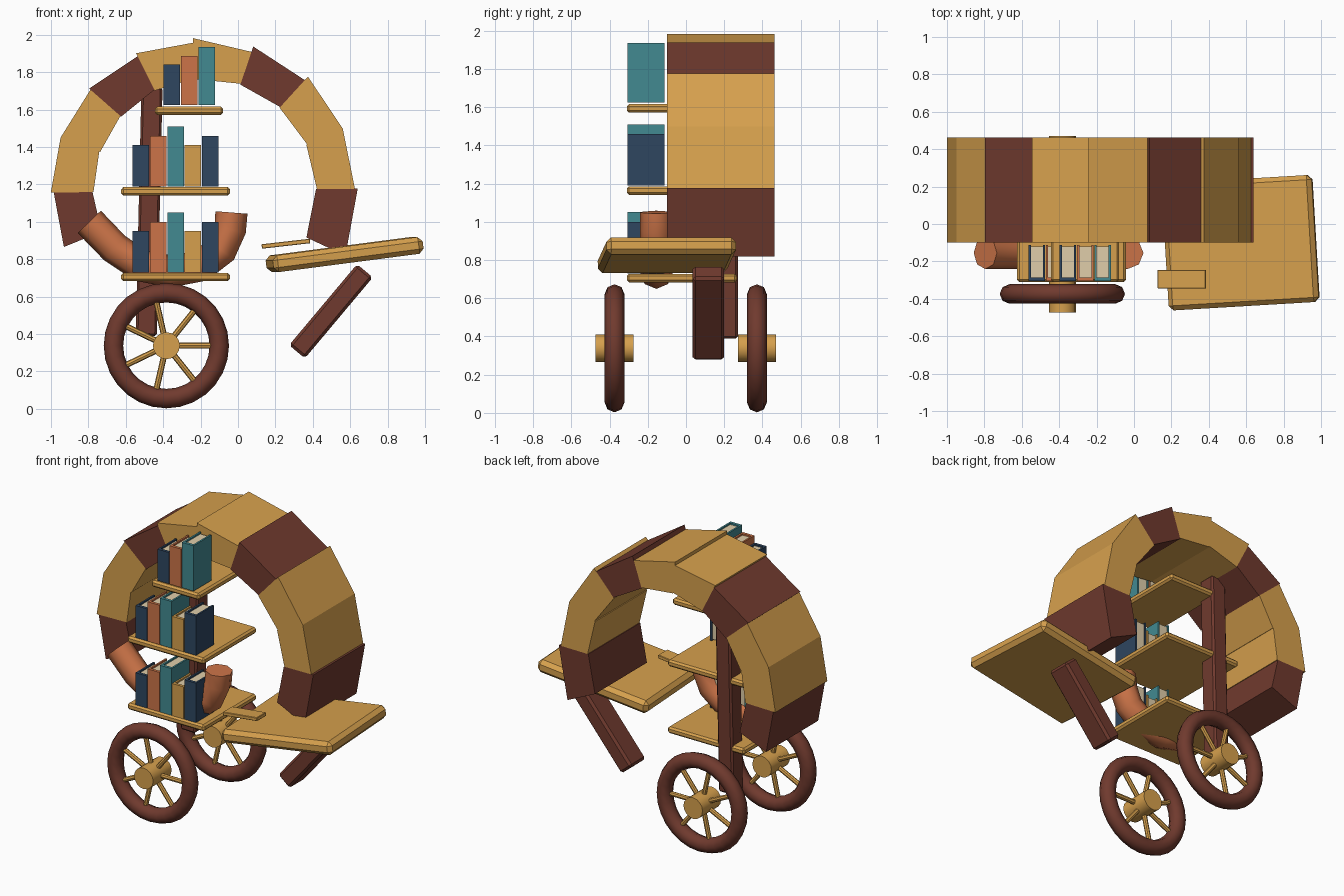
import bpy, bmesh, math
from mathutils import Vector

if "Cube" in bpy.data.objects:
    bpy.data.objects.remove(bpy.data.objects["Cube"])


def material(name, rgb):
    m = bpy.data.materials.new(name)
    lin = [(c / 255 / 12.92) if c < 10 else ((c / 255 + 0.055) / 1.055) ** 2.4 for c in rgb]
    m.diffuse_color = (*lin, 1)
    m.use_nodes = True
    m.node_tree.nodes["Principled BSDF"].inputs["Base Color"].default_value = m.diffuse_color
    return m


TAN = material("golden wood", (214, 160, 77))
BROWN = material("dark brown wood", (112, 58, 46))
TEAL = material("teal cover", (66, 138, 145))
NAVY = material("navy cover", (46, 70, 96))
COPPER = material("copper orange", (204, 116, 72))
CREAM = material("cream pages", (224, 206, 170))


def mesh_object(name, bm, mats):
    bmesh.ops.recalc_face_normals(bm, faces=bm.faces)
    me = bpy.data.meshes.new(name)
    bm.to_mesh(me)
    bm.free()
    ob = bpy.data.objects.new(name, me)
    bpy.context.collection.objects.link(ob)
    for m in mats:
        me.materials.append(m)
    return ob


def add_box(bm, lo, hi, index=0):
    lo, hi = Vector(lo), Vector(hi)
    verts = bmesh.ops.create_cube(bm, size=1)["verts"]
    for v in verts:
        v.co = [(lo[i] + hi[i]) / 2 + v.co[i] * (hi[i] - lo[i]) for i in range(3)]
    for f in {f for v in verts for f in v.link_faces}:
        f.material_index = index


def plank(name, centre, size, mat, rot=(0, 0, 0), bevel=0.012):
    bm = bmesh.new()
    half = Vector(size) / 2
    add_box(bm, -half, half)
    bmesh.ops.bevel(bm, geom=bm.edges[:], offset=bevel, segments=1, affect='EDGES')
    ob = mesh_object(name, bm, [mat])
    ob.location = centre
    ob.rotation_euler = [math.radians(a) for a in rot]
    return ob


def smooth(ob, angle):
    bpy.ops.object.select_all(action='DESELECT')
    ob.select_set(True)
    bpy.context.view_layer.objects.active = ob
    bpy.ops.object.shade_smooth_by_angle(angle=math.radians(angle))


# arch of wedge blocks, each slightly out of true
CX, CZ = -0.178, 1.17
bounds = [-25, 0.5, 24, 47.7, 71.3, 94.5, 116.6, 138.7, 160, 181, 202]
outer = [(.83, .818), (.803, .808), (.808, .82), (.795, .81), (.78, .815),
         (.79, .818), (.80, .822), (.813, .82), (.82, .823), (.807, .812)]
for i, (r0, r1) in enumerate(outer):
    a0, a1 = math.radians(bounds[i]), math.radians(bounds[i + 1])
    bm = bmesh.new()
    corners = [(r0, a0), (r1, a1), (0.595, a1), (0.60, a0)]
    rings = [[bm.verts.new((CX + r * math.cos(a), y, CZ + r * math.sin(a))) for r, a in corners]
             for y in (-0.10, 0.462)]
    bm.faces.new(rings[0])
    bm.faces.new(rings[1])
    for k in range(4):
        n = (k + 1) % 4
        bm.faces.new((rings[0][k], rings[0][n], rings[1][n], rings[1][k]))
    mesh_object(f"arch_block_{i + 1}", bm, [BROWN if i % 3 == 0 else TAN])

# post, desk, desk leg and small ledge
plank("post", (-0.475, 0.212, 1.055), (0.113, 0.12, 1.33), BROWN, (0, 1.3, 0))
plank("desk", (0.57, -0.10, 0.825), (0.81, 0.68, 0.09), TAN, (0, -7.4, 3.4), 0.025)
plank("desk_leg", (0.497, 0.117, 0.522), (0.11, 0.165, 0.565), BROWN, (0, 40, 0), 0.015)
plank("desk_ledge", (0.256, -0.295, 0.883), (0.26, 0.10, 0.024), TAN, (0, -6.5, 0), 0.003)


# shelves with books
def book(name, x0, x1, z0, z1, mat):
    bm = bmesh.new()
    y0, y1, t = -0.305, -0.112, 0.012
    add_box(bm, (x0, y0, z0), (x1, y0 + 0.02, z1))                    # spine
    add_box(bm, (x0, y0 + 0.02, z0), (x0 + t, y1, z1))                # covers
    add_box(bm, (x1 - t, y0 + 0.02, z0), (x1, y1, z1))
    add_box(bm, (x0 + t, y0 + 0.02, z0 + 0.008), (x1 - t, y1 - 0.008, z1 - 0.010), 1)  # pages
    mesh_object(name, bm, [mat, CREAM])


def shelf(name, x0, x1, z, book_x, book_z, books):
    plank(name, ((x0 + x1) / 2, -0.022, z), (x1 - x0, 0.576, 0.045), TAN)
    for k, (mat, h) in enumerate(books):
        x = book_x + k * 0.0925
        book(f"{name}_book_{k + 1}", x, x + 0.088, book_z, book_z + h, mat)


row = [(NAVY, .22), (COPPER, .27), (TEAL, .32), (TAN, .22), (NAVY, .27)]
shelf("lower_shelf", -0.625, -0.043, 0.705, -0.563, 0.73, row)
shelf("middle_shelf", -0.625, -0.043, 1.163, -0.563, 1.19, row)
shelf("upper_shelf", -0.444, -0.08, 1.594, -0.397, 1.625,
      [(NAVY, .215), (COPPER, .263), (TEAL, .311)])

# curved copper pipe
cu = bpy.data.curves.new("copper_pipe", 'CURVE')
cu.dimensions = '3D'
cu.bevel_depth = 0.086
cu.bevel_resolution = 2
cu.use_fill_caps = True
path = [(-.795, 1.0), (-.66, .86), (-.52, .765), (-.36, .735), (-.20, .765),
        (-.09, .85), (-.042, .96), (-.035, 1.05)]
sp = cu.splines.new('POLY')
sp.points.add(len(path) - 1)
for p, (x, z) in zip(sp.points, path):
    p.co = (x, -0.155, z, 1)
pipe = bpy.data.objects.new("copper_pipe", cu)
bpy.context.collection.objects.link(pipe)
cu.materials.append(COPPER)
bpy.ops.object.select_all(action='DESELECT')
pipe.select_set(True)
bpy.context.view_layer.objects.active = pipe
bpy.ops.object.convert(target='MESH')
smooth(pipe, 50)


# wheels: tyre, hub and seven spokes
def cylinder(name, p, q, r, sides, mat):
    p, q = Vector(p), Vector(q)
    bpy.ops.mesh.primitive_cylinder_add(vertices=sides, radius=r, depth=(q - p).length,
                                        location=(p + q) / 2)
    ob = bpy.context.object
    ob.name = name
    ob.rotation_euler = (q - p).to_track_quat('Z', 'Y').to_euler()
    ob.data.materials.append(mat)
    smooth(ob, 40)


WX, WZ = -0.383, 0.338
for side, y in (("front", -0.374), ("back", 0.371)):
    bpy.ops.mesh.primitive_torus_add(major_segments=28, minor_segments=8, major_radius=0.283,
                                     minor_radius=0.052, location=(WX, y, WZ),
                                     rotation=(math.pi / 2, 0, 0))
    tyre = bpy.context.object
    tyre.name = f"{side}_wheel_tyre"
    tyre.data.materials.append(BROWN)
    smooth(tyre, 50)
    cylinder(f"{side}_wheel_hub", (WX, y - 0.1, WZ), (WX, y + 0.1, WZ), 0.072, 16, TAN)
    for k in range(7):
        a = k * math.tau / 7
        d = Vector((math.cos(a), 0, math.sin(a)))
        c = Vector((WX, y, WZ))
        cylinder(f"{side}_wheel_spoke_{k + 1}", c + d * 0.05, c + d * 0.27, 0.016, 8, TAN)
